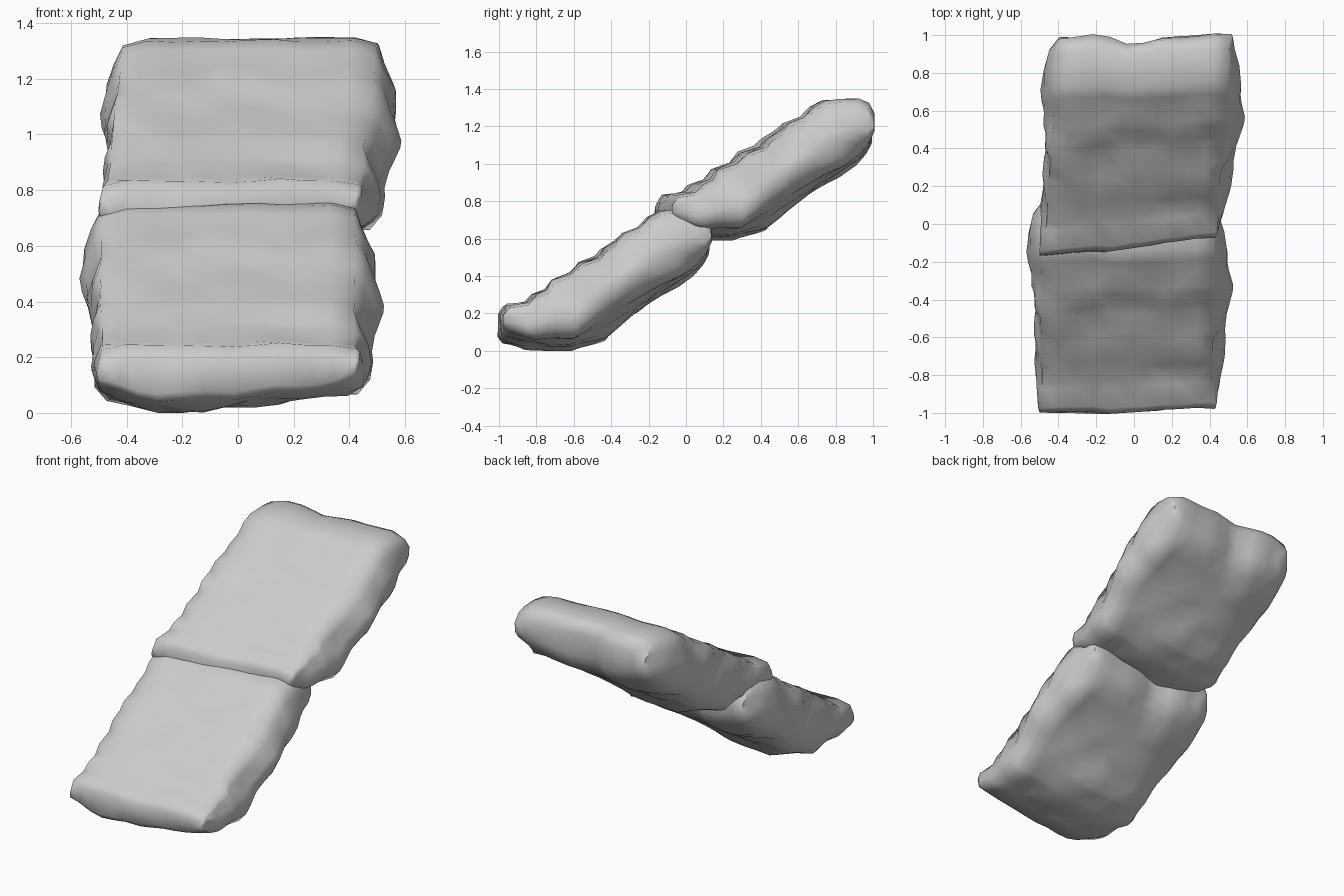
import bpy
import bmesh
from mathutils import Vector, noise

cube = bpy.data.objects.get("Cube")
if cube:
    bpy.data.objects.remove(cube, do_unlink=True)

stone = bpy.data.materials.new("grey stone")
stone.use_nodes = True
stone.diffuse_color = (0.6, 0.6, 0.6, 1)
stone.node_tree.nodes["Principled BSDF"].inputs["Base Color"].default_value = (0.6, 0.6, 0.6, 1)

# Stepped top line, underside line, lift of the left lower edge, and side outlines
TOP = [(-0.985, 0.2), (-0.96, 0.245), (-0.86, 0.26), (-0.82, 0.3), (-0.75, 0.325),
       (-0.715, 0.38), (-0.61, 0.415), (-0.57, 0.47), (-0.48, 0.505), (-0.44, 0.55),
       (-0.37, 0.585), (-0.33, 0.625), (-0.25, 0.66), (-0.2, 0.715), (-0.14, 0.745),
       (-0.04, 0.755), (0.05, 0.755), (0.1, 0.735), (0.125, 0.68)]
BOTTOM = [(-0.985, 0.08), (-0.95, 0.04), (-0.8, 0.015), (-0.6, 0.02), (-0.45, 0.07),
          (-0.3, 0.19), (-0.15, 0.3), (0, 0.39), (0.09, 0.45), (0.125, 0.54)]
LIFT = [(-1, 0.04), (-0.6, 0.06), (-0.45, 0.11), (-0.3, 0.1), (-0.1, 0.05), (0.12, 0.04)]
LEFT = [(-1, 0.42), (-0.8, 0.45), (-0.6, 0.49), (-0.3, 0.525), (-0.05, 0.475), (0.125, 0.42)]
RIGHT = [(-1, -0.5), (-0.8, -0.52), (-0.45, -0.52), (-0.2, -0.55), (-0.08, -0.57),
         (0.05, -0.53), (0.125, -0.49)]
TREAD_RIGHT, TREAD_LEFT = -0.49, 0.42
ACROSS = 11
FLANK = 4


def along(line, y):
    """Height or width of a line at y."""
    for (a, p), (b, q) in zip(line, line[1:]):
        if y <= b:
            return p + (q - p) * max(0, (y - a) / (b - a))
    return line[-1][1]


def section(y, top):
    """Closed outline of the slab at one station: top, left side, underside, right side."""
    low, x0, x1, lift = (along(line, y) for line in (BOTTOM, RIGHT, LEFT, LIFT))
    ring = []
    for i in range(ACROSS):
        t = i / (ACROSS - 1)
        edge = 0.02 if i in (0, ACROSS - 1) else 0
        ring.append((TREAD_RIGHT + (TREAD_LEFT - TREAD_RIGHT) * t, top - edge))

    def flank(tread, bulge, foot):
        tall = top - foot
        return [(tread + (bulge - tread) * out, foot + tall * h)
                for out, h in ((0.4, 0.77), (0.9, 0.53), (1, 0.34), (0.7, 0.15))]

    ring += flank(TREAD_LEFT, x1, low + lift)
    for i in reversed(range(ACROSS)):
        t = i / (ACROSS - 1)
        ridge = 0.02 * max(0, 1 - abs(t - 0.25) / 0.2)
        z = low + lift * max(0, t - 0.5) / 0.5 + 0.03 * max(0, 0.15 - t) / 0.15 - ridge
        ring.append((x0 + 0.06 + (x1 - x0 - 0.12) * t, z))
    ring += reversed(flank(TREAD_RIGHT, x0, low + 0.03))
    return [Vector((x, y, z)) for x, z in ring]


def roughen(p, on_top):
    """Chip the stone: gentle on the treads, lumpy on the sides and underside."""
    n = noise.noise_vector(p * 6.3 + Vector((3, 7, 1)))
    amount = Vector((0.01, 0.025, 0.014)) if on_top else Vector((0.035, 0.018, 0.025))
    return p + Vector([a * b for a, b in zip(n, amount)])


def close_end(bm, ring):
    """Fill an end with upright strips between the top and the underside."""
    last = 2 * ACROSS + FLANK - 1
    for i in range(ACROSS - 1):
        bm.faces.new((ring[i], ring[i + 1], ring[last - i - 1], ring[last - i]))
    bm.faces.new(ring[ACROSS - 1:ACROSS + FLANK + 1])
    bm.faces.new(ring[last:] + ring[:1])


def make_slab(name, offset, skew, lean):
    bm = bmesh.new()
    rings = []
    for y, top in TOP:
        pts = section(y, top)
        rings.append([bm.verts.new(roughen(p, i < ACROSS)) for i, p in enumerate(pts)])
    for a, b in zip(rings, rings[1:]):
        for i in range(len(a)):
            j = (i + 1) % len(a)
            bm.faces.new((a[i], a[j], b[j], b[i]))
    close_end(bm, rings[0])
    close_end(bm, rings[-1])
    # Bend the flight sideways and notch the middle of its back edge
    for v in bm.verts:
        x, y, z = v.co
        front = min(1, max(0, (0.125 - y) / 1.11))
        notch = 0.05 * max(0, 1 - abs(x + 0.1) / 0.16) * max(0, 1 - front / 0.15)
        v.co = Vector((x + lean * (1 - front) ** 0.7, y + skew * x * front - notch, max(z, 0)))
        v.co += Vector(offset)
    bmesh.ops.triangulate(bm, faces=bm.faces[:])
    bmesh.ops.recalc_face_normals(bm, faces=bm.faces[:])
    mesh = bpy.data.meshes.new(name)
    bm.to_mesh(mesh)
    bm.free()
    mesh.materials.append(stone)
    obj = bpy.data.objects.new(name, mesh)
    bpy.context.collection.objects.link(obj)
    bpy.ops.object.select_all(action='DESELECT')
    obj.select_set(True)
    bpy.context.view_layer.objects.active = obj
    bpy.ops.object.shade_smooth_by_angle(angle=1.2)


# Two matching flights, the second resting on the back of the first
make_slab("lower_stone_flight", (0, 0, 0), 0.03, 0)
make_slab("upper_stone_flight", (0, 0.87, 0.59), 0.11, 0.09)
